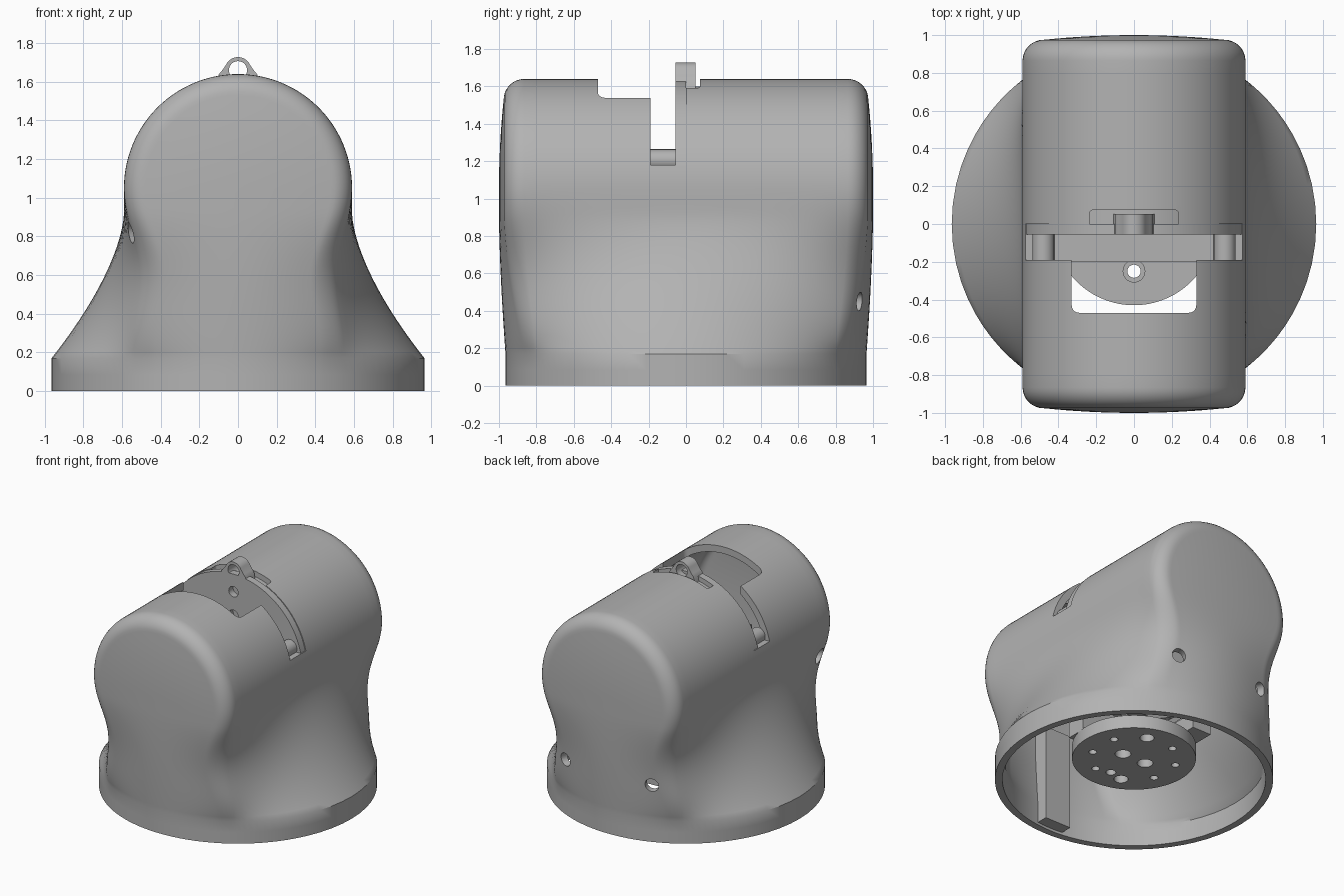
import bpy, bmesh, math
from mathutils import Vector

cube = bpy.data.objects.get("Cube")
if cube:
    bpy.data.objects.remove(cube)

grey = bpy.data.materials.new("matte grey")
grey.use_nodes = True
grey.diffuse_color = (0.45, 0.45, 0.45, 1)
grey.node_tree.nodes["Principled BSDF"].inputs["Base Color"].default_value = (0.45, 0.45, 0.45, 1)

AXIS_Z, R, BASE_R, BASE_TOP = 1.05, 0.59, 0.965, 0.17


def make(name, bm):
    bmesh.ops.recalc_face_normals(bm, faces=bm.faces)
    mesh = bpy.data.meshes.new(name)
    bm.to_mesh(mesh)
    bm.free()
    mesh.materials.append(grey)
    ob = bpy.data.objects.new(name, mesh)
    bpy.context.collection.objects.link(ob)
    return ob


def box(name, x, y, z, bevel=0):
    """Box from (min, max) pairs, with optional rounded vertical edges."""
    bm = bmesh.new()
    bmesh.ops.create_cube(bm, size=1)
    for v in bm.verts:
        v.co = [a + (b - a) * (c + 0.5) for (a, b), c in zip((x, y, z), v.co)]
    if bevel:
        edges = [e for e in bm.edges if abs(e.verts[0].co.z - e.verts[1].co.z) > 0.01]
        bmesh.ops.bevel(bm, geom=edges, offset=bevel, segments=5, affect='EDGES', profile=0.5)
    return make(name, bm)


def rod(name, centre, direction, radius, length, sides=32):
    bm = bmesh.new()
    bmesh.ops.create_cone(bm, cap_ends=True, segments=sides, radius1=radius,
                          radius2=radius, depth=length)
    ob = make(name, bm)
    turn = Vector(direction).to_track_quat('Z', 'Y').to_matrix().to_4x4()
    ob.data.transform(turn)
    ob.data.transform(turn.Translation(centre))
    return ob


def prism(name, outline, y0, y1):
    """Outline of (x, z) points pushed from y0 to y1."""
    bm = bmesh.new()
    face = bm.faces.new([bm.verts.new((x, y0, z)) for x, z in outline])
    out = bmesh.ops.extrude_face_region(bm, geom=[face])
    for v in out["geom"]:
        if isinstance(v, bmesh.types.BMVert):
            v.co.y = y1
    # Close the starting side again if the extrusion moved its face
    bmesh.ops.holes_fill(bm, edges=[e for e in bm.edges if e.is_boundary])
    return make(name, bm)


def apply(ob, kind, **settings):
    mod = ob.modifiers.new(kind, kind)
    for key, value in settings.items():
        setattr(mod, key, value)
    bpy.context.view_layer.objects.active = ob
    bpy.ops.object.modifier_apply(modifier=mod.name)


def cut(ob, cutters):
    for c in cutters:
        apply(ob, 'BOOLEAN', operation='DIFFERENCE', solver='EXACT', object=c)
        bpy.data.objects.remove(c)


def smooth(ob, angle=35):
    bpy.ops.object.select_all(action='DESELECT')
    ob.select_set(True)
    bpy.context.view_layer.objects.active = ob
    bpy.ops.object.shade_smooth_by_angle(angle=math.radians(angle))


# Profile of the barrel: gently domed end, rounded rim, straight side
half = [(0.06 * i, 1 - 0.025 * (i / 8) ** 2) for i in range(8)]
for i in range(9):
    a = math.pi / 2 * i / 8
    half.append((0.48 + 0.11 * math.sin(a), 0.865 + 0.11 * math.cos(a)))
side = [(R, 0.865 - 1.73 * i / 26) for i in range(1, 26)]
profile = half + side + [(r, -y) for r, y in reversed(half)]


def skirt(r, y, z):
    """Barrel side flaring down into the round base, pinched at both ends."""
    t = min(1, max(0, (0.92 - z) / 0.75)) ** 1.58
    u = min(1, (AXIS_Z - z) / (AXIS_Z - BASE_TOP))
    a = math.atan2(r, y)
    x = r + (BASE_R * math.sin(a) - r) * t
    x *= 1 - 0.22 * abs(y) ** 4 * math.sin(math.pi * u) ** 2
    return x, y + (BASE_R * math.cos(a) - y) * t, z


def station(r, y):
    """One hoop running from the left foot over the top to the right foot."""
    levels = [0, 0.085] + [BASE_TOP + (AXIS_Z - BASE_TOP) * i / 26 for i in range(26)]
    foot = [skirt(r, y, z) for z in levels]
    arch = [(r * math.cos(math.pi * i / 56), y, AXIS_Z + r * math.sin(math.pi * i / 56))
            for i in range(57)]
    return foot + arch + [(-x, v, z) for x, v, z in reversed(foot)]


# Hollow housing
bm = bmesh.new()
hoops = [[bm.verts.new(p) for p in station(r, y)] for r, y in profile]
for a, b in zip(hoops, hoops[1:]):
    for i in range(len(a) - 1):
        bm.faces.new((a[i], a[i + 1], b[i + 1], b[i]))
bmesh.ops.remove_doubles(bm, verts=bm.verts, dist=0.0005)
bmesh.ops.dissolve_degenerate(bm, edges=bm.edges, dist=0.0005)
housing = make("housing", bm)
# Make sure the shell thickens inwards
top = max(housing.data.polygons, key=lambda f: f.center.z)
if top.normal.z < 0:
    housing.data.flip_normals()
apply(housing, 'SOLIDIFY', thickness=0.052, offset=-1)

# Openings: cross slot, front window, rear relief and screw holes
cut(housing, [
    box("slot_cutter", (-1, 1), (-0.19, 0), (1.18, 2)),
    box("window_cutter", (-0.33, 0.33), (-0.47, -0.1), (1.4, 2), 0.04),
    box("relief_cutter", (-0.235, 0.235), (-0.05, 0.075), (1.4, 2), 0.02),
    rod("hole_cutter", (0.36, 0.9, 0.45), (0.4, 1, 0), 0.05, 0.36),
    rod("hole_cutter", (-0.35, 0.9, 0.45), (-0.4, 1, 0), 0.05, 0.36),
    rod("hole_cutter", (-0.55, -0.82, 0.82), (-1, -0.6, 0), 0.055, 0.3),
])
smooth(housing)

# Upright disc in the slot, with a lower step behind it
disc = rod("upright_disc", (0, -0.028, AXIS_Z), (0, 1, 0), 0.585, 0.054, 96)
step = rod("disc_step", (0, 0.036, AXIS_Z), (0, 1, 0), 0.55, 0.076, 96)
cut(disc, [rod("hole_cutter", (0, 0, z), (0, 1, 0), 0.04, 0.4) for z in (1.5, 1.32)])
smooth(disc)
smooth(step)

# Hanging lug on top of the disc, with flared feet
arc = [math.radians(25 + 130 * i / 16) for i in range(17)]
right = [(0.11, 1.58), (0.1, 1.638), (0.085, 1.655)]
outline = right + [(0.068 * math.cos(a), 1.66 + 0.068 * math.sin(a)) for a in arc]
outline += [(-x, z) for x, z in reversed(right)]
lug = prism("hanging_lug", outline, -0.055, 0.052)
cut(lug, [rod("hole_cutter", (0, 0, 1.66), (0, 1, 0), 0.047, 0.4)])
smooth(lug)

# Motor block and its mounting posts in front of the disc
box("motor_block", (-0.42, 0.42), (-0.2, -0.05), (0.27, 1.265))
for s in (-1, 1):
    post = rod("mounting_post", (s * 0.48, -0.12, 1.205), (0, 1, 0), 0.058, 0.14, 24)
    smooth(post)

# Turntable plate: one through hole and a ring of blind holes underneath
plate = rod("turntable", (0, 0, 0.22), (0, 0, 1), 0.43, 0.1, 96)
holes = [(0.1, 0, 0.055), (-0.1, 0, 0.055)]
for i in range(8):
    a = math.tau * (i + 0.5) / 8
    holes.append((0.3 * math.cos(a), 0.3 * math.sin(a), 0.05 if i % 4 == 1 else 0.028))
cut(plate, [rod("hole_cutter", (x, y, 0.19), (0, 0, 1), r, 0.1, 24) for x, y, r in holes])
cut(plate, [rod("hole_cutter", (0, -0.25, 0.2), (0, 0, 1), 0.035, 0.4, 24)])
smooth(plate)
boss = rod("turntable_boss", (0, -0.25, 0.285), (0, 0, 1), 0.06, 0.05)
cut(boss, [rod("hole_cutter", (0, -0.25, 0.28), (0, 0, 1), 0.035, 0.4, 24)])
smooth(boss)

# Ribs and brackets inside the housing
box("front_rib", (-0.11, 0.11), (-0.93, -0.82), (0.02, 0.75))
for s in (-1, 1):
    box("side_bracket", sorted((s * 0.4, s * 0.56)), (-0.19, 0.16), (0.5, 0.62))
